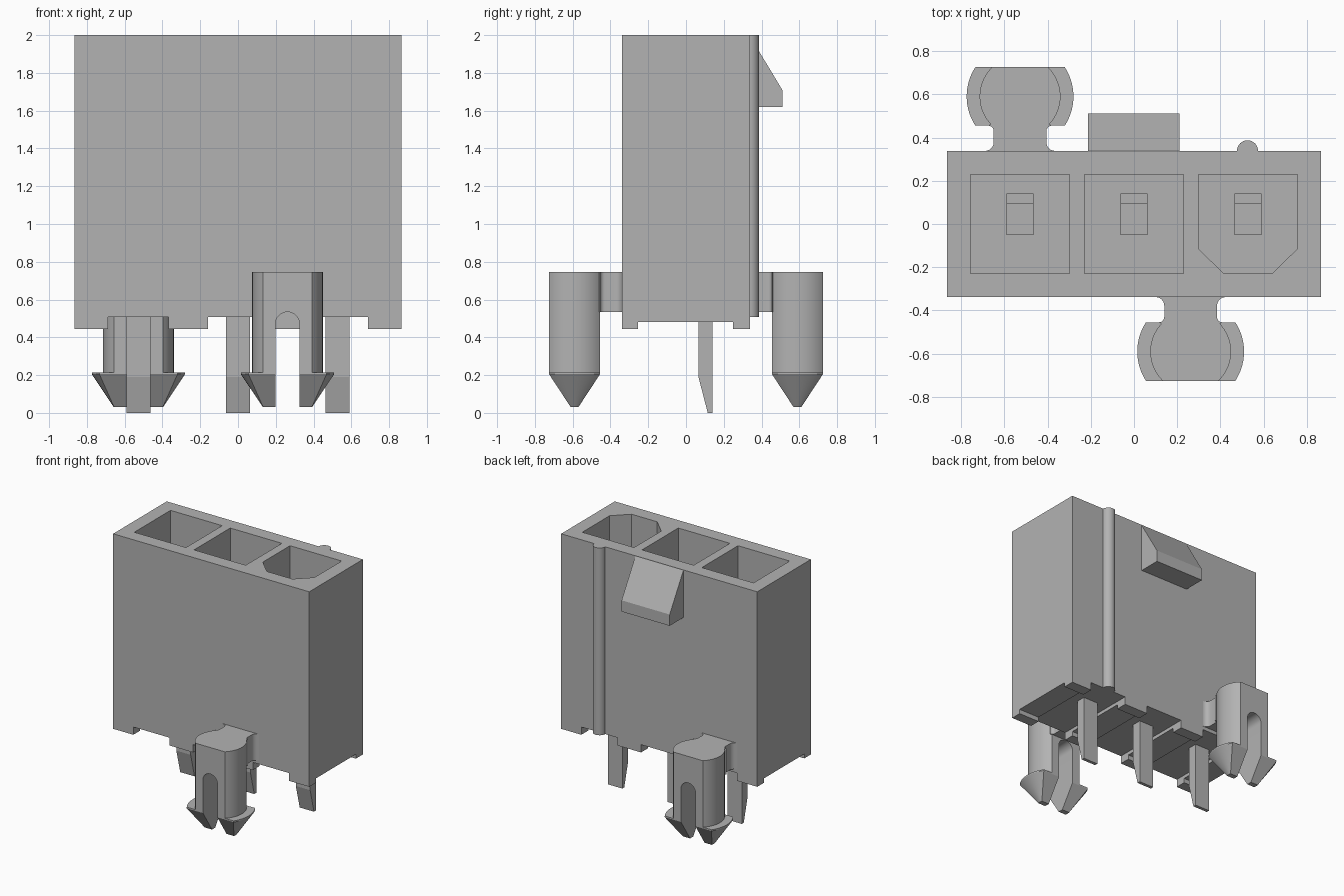
import bpy, bmesh
from math import sin, cos, asin, pi

cube = bpy.data.objects.get("Cube")
if cube:
    bpy.data.objects.remove(cube, do_unlink=True)

grey = bpy.data.materials.new("plain grey")
grey.use_nodes = True
colour = (0.45, 0.45, 0.45, 1)
grey.diffuse_color = colour
grey.node_tree.nodes["Principled BSDF"].inputs["Base Color"].default_value = colour


def loft(name, rings):
    """Solid through a stack of equal-sized vertex rings."""
    bm = bmesh.new()
    rows = [[bm.verts.new(p) for p in ring] for ring in rings]
    n = len(rows[0])
    bm.faces.new(rows[0])
    bm.faces.new(rows[-1])
    for a, b in zip(rows, rows[1:]):
        for i in range(n):
            j = (i + 1) % n
            bm.faces.new((a[i], a[j], b[j], b[i]))
    bmesh.ops.recalc_face_normals(bm, faces=bm.faces[:])
    mesh = bpy.data.meshes.new(name)
    bm.to_mesh(mesh)
    bm.free()
    mesh.materials.append(grey)
    ob = bpy.data.objects.new(name, mesh)
    bpy.context.collection.objects.link(ob)
    return ob


def prism(name, pts, axis, lo, hi):
    """Extrude a 2D profile along an axis."""
    place = {"x": lambda a, b, d: (d, a, b),
             "y": lambda a, b, d: (a, d, b),
             "z": lambda a, b, d: (a, b, d)}[axis]
    return loft(name, [[place(a, b, d) for a, b in pts] for d in (lo, hi)])


def rect(a0, a1, b0, b1):
    return [(a0, b0), (a1, b0), (a1, b1), (a0, b1)]


def arc(cx, cy, r, start, end, steps=10):
    angles = [start + (end - start) * i / steps for i in range(steps + 1)]
    return [(cx + r * cos(t), cy + r * sin(t)) for t in angles]


def cut(ob, cutter):
    cutter.hide_render = True
    mod = ob.modifiers.new("cut", "BOOLEAN")
    mod.operation, mod.solver, mod.object = "DIFFERENCE", "EXACT", cutter
    bpy.context.view_layer.objects.active = ob
    bpy.ops.object.modifier_apply(modifier=mod.name)
    bpy.data.objects.remove(cutter, do_unlink=True)


def smooth(ob):
    bpy.ops.object.select_all(action="DESELECT")
    ob.select_set(True)
    bpy.context.view_layer.objects.active = ob
    bpy.ops.object.shade_smooth_by_angle(angle=0.5)


PITCH = 0.527
W, D, TOP, FOOT = 0.865, 0.338, 2.0, 0.445

# Housing with grooves across the underside, leaving feet at front and back
housing = prism("housing", rect(-W, W, FOOT, TOP), "y", -D, D)
cut(housing, prism("underside_cutter", rect(-0.255, 0.25, 0.3, 0.48), "x", -1, 1))
for i in (-1, 0, 1):
    cx = i * PITCH
    cut(housing, prism("groove_cutter", rect(cx - 0.16, cx + 0.16, 0.3, 0.507), "y", -1, 1))

# Open sockets, the left one with two clipped corners
for i in (-1, 0, 1):
    cx, s = i * PITCH, 0.228
    pts = rect(cx - s, cx + s, -s, s)
    if i == 1:
        pts = [(cx - s, s), (cx - s, -0.115), (cx - 0.113, -s),
               (cx + 0.113, -s), (cx + s, -0.115), (cx + s, s)]
    cut(housing, prism("socket_cutter", pts, "z", 0.75, 2.2))

# Contact pins with a shoulder on the socket floor and a tapered tail
pin = [(0.115, 0), (0.14, 0), (0.14, 0.85), (0.095, 0.85), (0.095, 1.65),
       (-0.05, 1.65), (-0.05, 0.6), (0.066, 0.6), (0.066, 0.19)]
for i, side in zip((-1, 0, 1), ("right", "middle", "left")):
    cx = i * PITCH
    prism("contact_pin_" + side, pin, "x", cx - 0.063, cx + 0.063)

# Locking ramp and round rib on the back
prism("locking_ramp", [(D - 0.01, 1.62), (0.51, 1.62), (0.51, 1.71), (D, 1.995),
                       (D - 0.01, 1.995)], "x", -0.213, 0.211)
smooth(prism("back_rib", arc(0.525, D, 0.049, 0, pi, 16), "z", 0.507, TOP))


def peg_ring(cx, cy, z, r, half):
    """Circle with its front and back clipped flat."""
    t = asin(half / r)
    pts = arc(cx, cy, r, -t, t, 14) + arc(cx, cy, r, pi - t, pi + t, 14)
    return [(x, y, z) for x, y in pts]


# Split snap pegs, each joined to the housing by a filleted neck
for name, cx, side in (("front", 0.262, -1), ("back", -0.527, 1)):
    cy = side * 0.59
    levels = [(0.745, 0.187, 0.135), (0.215, 0.187, 0.135), (0.215, 0.247, 0.135),
              (0.205, 0.247, 0.135), (0.03, 0.13, 0.02)]
    peg = loft(name + "_snap_peg", [peg_ring(cx, cy, *lv) for lv in levels])
    slot = arc(cx, 0.47, 0.064, 0, pi, 16) + [(cx - 0.064, -0.1), (cx + 0.064, -0.1)]
    cut(peg, prism("slot_cutter", slot, "y", cy - 0.3, cy + 0.3))
    smooth(peg)

    half, r = 0.122, 0.04
    edge = [(half + r, D - 0.01)] + arc(half + r, D + r, r, 1.5 * pi, pi, 6)
    edge += arc(half + 0.025, 0.43, 0.025, pi, pi / 2, 5) + [(half, 0.47)]
    outline = [(cx + x, side * y) for x, y in edge]
    outline += [(cx - x, side * y) for x, y in reversed(edge)]
    smooth(prism(name + "_peg_neck", outline, "z", 0.535, 0.745))
